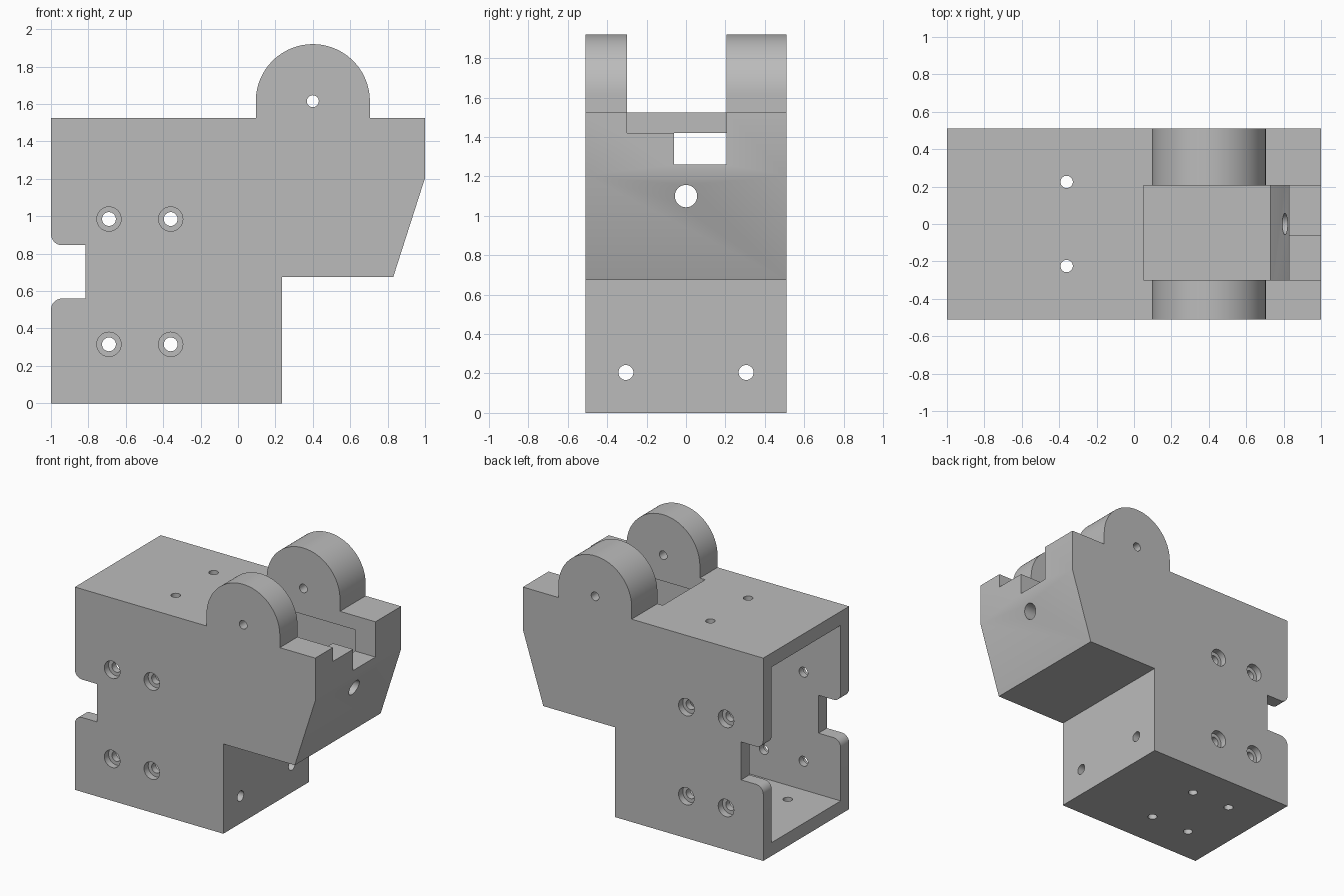
import bpy, bmesh, math
from mathutils import Matrix

if "Cube" in bpy.data.objects:
    bpy.data.objects.remove(bpy.data.objects["Cube"])

grey = bpy.data.materials.new("plain_grey")
grey.use_nodes = True
grey.diffuse_color = (0.5, 0.5, 0.5, 1)
grey.node_tree.nodes["Principled BSDF"].inputs["Base Color"].default_value = (0.5, 0.5, 0.5, 1)


def finish(bm, name):
    bmesh.ops.recalc_face_normals(bm, faces=bm.faces)
    mesh = bpy.data.meshes.new(name)
    bm.to_mesh(mesh)
    bm.free()
    mesh.materials.append(grey)
    obj = bpy.data.objects.new(name, mesh)
    bpy.context.collection.objects.link(obj)
    return obj


def prism(name, profile, y0, y1):
    """Extrude an (x, z) outline from y0 to y1."""
    bm = bmesh.new()
    face = bm.faces.new([bm.verts.new((x, y0, z)) for x, z in profile])
    ext = bmesh.ops.extrude_face_region(bm, geom=[face])
    verts = [v for v in ext["geom"] if isinstance(v, bmesh.types.BMVert)]
    bmesh.ops.translate(bm, verts=verts, vec=(0, y1 - y0, 0))
    return finish(bm, name)


def box(name, x, y, z):
    return prism(name, [(x[0], z[0]), (x[1], z[0]), (x[1], z[1]), (x[0], z[1])], *y)


def drill(name, axis, centre, radius, length):
    bm = bmesh.new()
    turn = {"x": Matrix.Rotation(math.pi / 2, 4, "Y"),
            "y": Matrix.Rotation(math.pi / 2, 4, "X"),
            "z": Matrix.Identity(4)}[axis]
    bmesh.ops.create_cone(bm, cap_ends=True, segments=32, radius1=radius, radius2=radius,
                          depth=length, matrix=Matrix.Translation(centre) @ turn)
    return finish(bm, name)


def arc(cx, cz, r, start, end, steps):
    angles = [math.radians(start + (end - start) * i / steps) for i in range(steps + 1)]
    return [(cx + r * math.cos(a), cz + r * math.sin(a)) for a in angles]


def combine(target, tool, operation="DIFFERENCE"):
    mod = target.modifiers.new(tool.name, "BOOLEAN")
    mod.operation, mod.solver, mod.object = operation, "EXACT", tool
    bpy.context.view_layer.objects.active = target
    bpy.ops.object.modifier_apply(modifier=mod.name)
    bpy.data.objects.remove(tool)


TOP, HALF, WALL = 1.525, 0.51, 0.1

# Outer shell with the rounded notch at the open end
outline = [(-1, 0), (0.235, 0), (0.235, 0.675), (0.83, 0.675), (1, 1.205), (1, TOP), (-1, TOP)]
outline += arc(-0.94, 0.905, 0.06, 180, 270, 8) + [(-0.815, 0.845), (-0.815, 0.56)]
outline += arc(-0.94, 0.5, 0.06, 90, 180, 8)
housing = prism("housing", outline, -HALF, HALF)

# Hollow interior, open at the left end
cavity = [(-1.2, WALL), (0.05, WALL), (0.05, 0.775), (0.73, 0.775), (0.83, 1.2),
          (0.83, 1.42), (-1.2, 1.42)]
combine(housing, prism("cavity", cavity, -HALF + WALL, HALF - WALL))

# Hinge ears
ear = [(0.095, 1.48)] + [(0.705, 1.48)] + arc(0.4, 1.615, 0.305, 0, 180, 48)
for name, y0, y1 in (("front_ear", -HALF, -0.3), ("back_ear", 0.205, HALF)):
    combine(housing, prism(name, ear, y0, y1), "UNION")

# Opening between the ears and the stepped lip
combine(housing, box("deck_opening", (0.05, 0.83), (-0.3, 0.205), (1.35, 1.7)))
combine(housing, box("lip_step", (0.8, 1.1), (-0.3, 0.205), (1.42, 1.7)))
combine(housing, box("lip_slot", (0.8, 1.1), (-0.06, 0.205), (1.26, 1.7)))

# Counterbored side holes
for x in (-0.69, -0.36):
    for z in (0.315, 0.985):
        combine(housing, drill("side_hole", "y", (x, 0, z), 0.037, 1.2))
        for side in (-1, 1):
            combine(housing, drill("counterbore", "y", (x, side * HALF, z), 0.065, 0.1))

# Floor, deck, end wall, lip and pin holes
for side in (-1, 1):
    combine(housing, drill("deck_hole", "z", (-0.36, side * 0.225, 0.75), 0.033, 1.8))
    combine(housing, drill("floor_hole", "z", (-0.69, side * 0.225, 0), 0.033, 0.4))
    combine(housing, drill("end_hole", "x", (0.15, side * 0.305, 0.205), 0.038, 0.4))
combine(housing, drill("lip_hole", "x", (0.9, 0, 1.1), 0.057, 0.5))
combine(housing, drill("pin_hole", "y", (0.4, 0, 1.615), 0.032, 1.2))

# Smooth the round parts, keep edges crisp
bpy.ops.object.select_all(action="DESELECT")
housing.select_set(True)
bpy.context.view_layer.objects.active = housing
bpy.ops.object.shade_smooth_by_angle(angle=math.radians(30))
